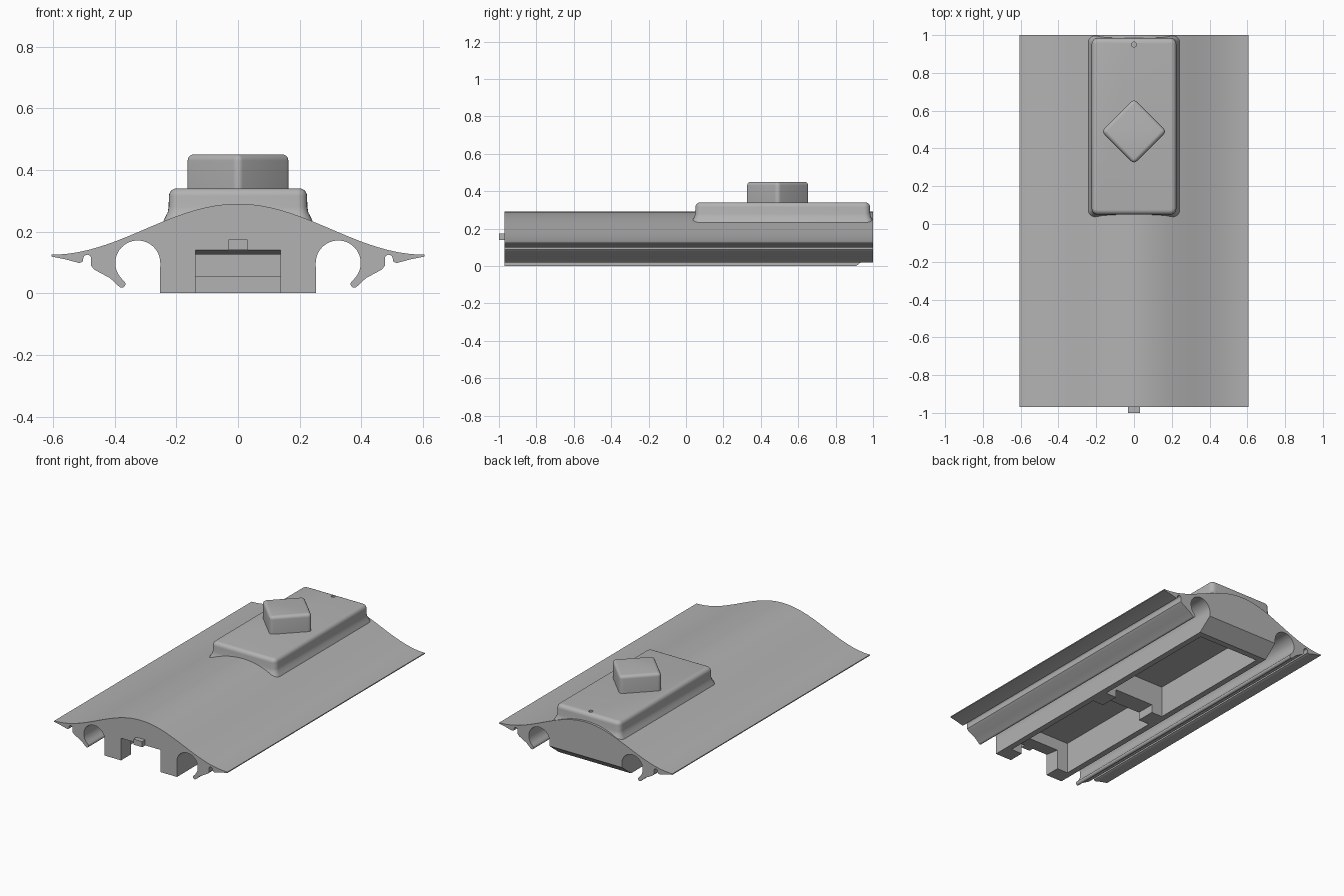
import bpy, bmesh
from math import cos, sin, pi, radians
from mathutils import Matrix

if bpy.data.objects.get("Cube"):
    bpy.data.objects.remove(bpy.data.objects["Cube"])

grey = bpy.data.materials.new("plain grey")
grey.use_nodes = True
grey.diffuse_color = (0.45, 0.45, 0.45, 1)
grey.node_tree.nodes["Principled BSDF"].inputs["Base Color"].default_value = (0.45, 0.45, 0.45, 1)


def finish(name, bm):
    bmesh.ops.recalc_face_normals(bm, faces=bm.faces)
    mesh = bpy.data.meshes.new(name)
    bm.to_mesh(mesh)
    bm.free()
    mesh.materials.append(grey)
    ob = bpy.data.objects.new(name, mesh)
    bpy.context.collection.objects.link(ob)
    return ob


def prism(name, points, axis, lo, hi):
    """Extrude a flat outline along y or x, or z."""
    place = {"x": lambda a, b: (lo, a, b), "y": lambda a, b: (a, lo, b), "z": lambda a, b: (a, b, lo)}[axis]
    move = [(hi - lo) * (axis == k) for k in "xyz"]
    bm = bmesh.new()
    face = bm.faces.new([bm.verts.new(place(a, b)) for a, b in points])
    out = bmesh.ops.extrude_face_region(bm, geom=[face], use_keep_orig=True)
    verts = [g for g in out["geom"] if isinstance(g, bmesh.types.BMVert)]
    bmesh.ops.translate(bm, verts=verts, vec=move)
    return finish(name, bm)


def box(name, x, y, z):
    return prism(name, [(x[0], y[0]), (x[1], y[0]), (x[1], y[1]), (x[0], y[1])], "z", *z)


def arc(cx, cz, r, start, end, n):
    turns = [radians(start + (end - start) * i / n) for i in range(n + 1)]
    return [(cx + r * cos(t), cz + r * sin(t)) for t in turns]


def combine(ob, other, operation):
    mod = ob.modifiers.new("join", "BOOLEAN")
    mod.operation, mod.object, mod.solver = operation, other, "EXACT"
    bpy.context.view_layer.objects.active = ob
    bpy.ops.object.modifier_apply(modifier=mod.name)
    bpy.data.objects.remove(other)


def smooth(ob, angle=30):
    bpy.ops.object.select_all(action="DESELECT")
    ob.select_set(True)
    bpy.context.view_layer.objects.active = ob
    bpy.ops.object.shade_smooth_by_angle(angle=radians(angle))


def dome(x):
    return 0.125 + 0.165 * (1 + cos(pi * x / 0.605)) / 2


def rounded_rect(hx, hy, r, n=5):
    pts = []
    for k, (sx, sy) in enumerate([(1, 1), (-1, 1), (-1, -1), (1, -1)]):
        pts += arc(sx * (hx - r), sy * (hy - r), r, 90 * k, 90 * k + 90, n)
    return pts


def soft_block(name, rings, cy, turn=0):
    """Stack rounded rectangles (half x, half y, corner, z) into a block."""
    bm = bmesh.new()
    loops = [[bm.verts.new((x, y, z)) for x, y in rounded_rect(hx, hy, r)] for hx, hy, r, z in rings]
    for a, b in zip(loops, loops[1:]):
        for i in range(len(a)):
            j = (i + 1) % len(a)
            bm.faces.new((a[i], a[j], b[j], b[i]))
    bm.faces.new(loops[0])
    bm.faces.new(loops[-1])
    bm.transform(Matrix.Translation((0, cy, 0)) @ Matrix.Rotation(turn, 4, "Z"))
    return finish(name, bm)


def rounded_top(hx, hy, corner, z, r, n=5):
    return [(hx - r + r * cos(t), hy - r + r * cos(t), corner - r + r * cos(t), z - r + r * sin(t))
            for t in [pi / 2 * i / n for i in range(n + 1)]]


# Arched body with side clips and round channels
half = [(0.605 * i / 24, dome(0.605 * i / 24)) for i in range(25)]
half += [(0.605, 0.119), (0.56, 0.11), (0.515, 0.098)]
half += [(0.504, 0.102)] + arc(0.489, 0.112, 0.013, 0, 180, 8)
half += [(0.476, 0.088), (0.465, 0.076), (0.415, 0.049)]
half += arc(0.377, 0.03, 0.012, -40, -220, 8)
half += arc(0.325, 0.098, 0.073, -46, 180, 28) + [(0.253, 0)]
outline = half + [(-x, z) for x, z in reversed(half[1:])]
body = prism("arched_body", outline, "y", -0.97, 1.0)

# Hollow underside: front opening, two pockets, slot below the rib, sloped rear
cutters = [
    prism("opening_cutter", [(-1.1, -0.1), (-0.86, -0.1), (-0.86, 0.125), (-0.97, 0.14), (-1.1, 0.14)],
          "x", -0.138, 0.138),
    box("front_pocket_cutter", (-0.215, 0.215), (-0.87, -0.12), (-0.1, 0.2)),
    box("rear_pocket_cutter", (-0.215, 0.215), (0.0, 0.87), (-0.1, 0.2)),
    box("rib_slot_cutter", (-0.138, 0.138), (-0.13, 0.01), (-0.1, 0.052)),
    prism("rear_slope_cutter", [(0.91, -0.01), (1.1, -0.01), (1.1, 0.15), (0.91, 0)], "x", -0.3, 0.3),
]
for cutter in cutters:
    combine(body, cutter, "DIFFERENCE")

# Raised pad on the roof, with a flared foot and a small hole
foot = [(0.245, 0.487, 0.04, 0.225), (0.236, 0.48, 0.037, 0.247), (0.228, 0.472, 0.034, 0.262),
        (0.225, 0.468, 0.032, 0.28)]
pad = soft_block("raised_pad", foot + rounded_top(0.224, 0.467, 0.032, 0.34, 0.025), 0.517)
trim = box("pad_trim_cutter", (-0.4, 0.4), (0.999, 1.2), (0, 0.5))
combine(pad, trim, "DIFFERENCE")
hole = prism("hole_cutter", arc(0, 0.95, 0.013, 0, 345, 23), "z", 0.3, 0.4)
combine(pad, hole, "DIFFERENCE")

# Diamond button
knob = [(0.122, 0.122, 0.022, 0.33)] + rounded_top(0.122, 0.122, 0.022, 0.45, 0.02)
button = soft_block("diamond_button", knob, 0.49, pi / 4)

# Front tab
tab = box("front_tab", (-0.031, 0.031), (-1.0, -0.96), (0.14, 0.175))

for ob in (body, pad, button):
    smooth(ob)
